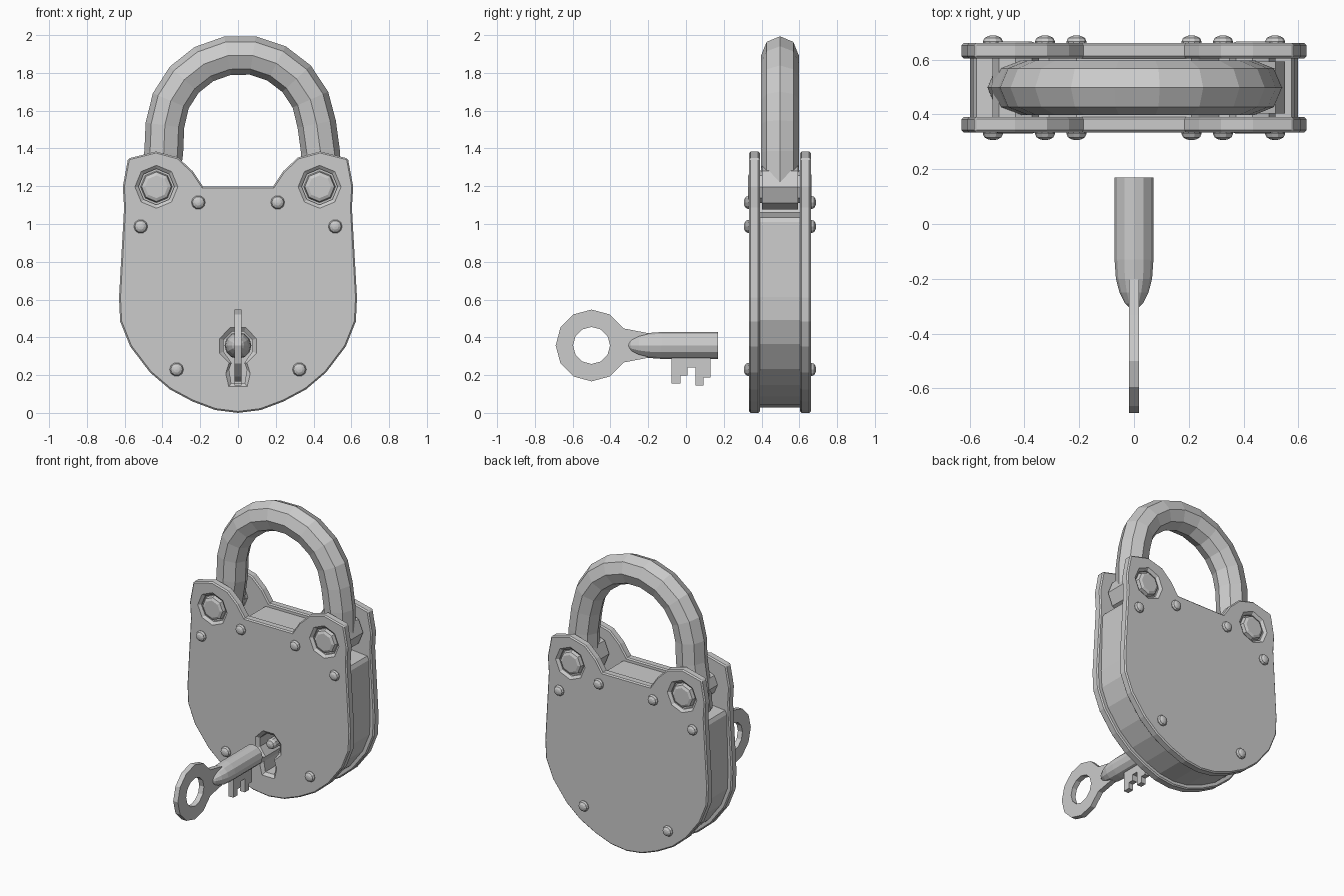
import bpy, bmesh
from math import sin, cos, radians, pi
from mathutils import Vector

if "Cube" in bpy.data.objects:
    bpy.data.objects.remove(bpy.data.objects["Cube"])

C = 0.4975   # middle of the lock in y


def loft(name, sections):
    """Closed solid through matching rings of points, capped at both ends."""
    bm = bmesh.new()
    rings = [[bm.verts.new(p) for p in s] for s in sections]
    n = len(rings[0])
    for a, b in zip(rings, rings[1:]):
        for i in range(n):
            j = (i + 1) % n
            bm.faces.new((a[i], a[j], b[j], b[i]))
    bm.faces.new(rings[0])
    bm.faces.new(rings[-1])
    bmesh.ops.recalc_face_normals(bm, faces=bm.faces)
    me = bpy.data.meshes.new(name)
    bm.to_mesh(me)
    bm.free()
    ob = bpy.data.objects.new(name, me)
    bpy.context.collection.objects.link(ob)
    return ob


def apply_mod(ob, kind, **props):
    m = ob.modifiers.new(kind, kind)
    for k, v in props.items():
        setattr(m, k, v)
    with bpy.context.temp_override(object=ob, active_object=ob):
        bpy.ops.object.modifier_apply(modifier=m.name)


def cut(ob, name, sections):
    cutter = loft(name, sections)
    cutter.hide_render = True
    apply_mod(ob, 'BOOLEAN', operation='DIFFERENCE', object=cutter, solver='EXACT')
    bpy.data.objects.remove(cutter)


def at_y(pts, y):
    return [(x, y, z) for x, z in pts]


def at_x(pts, x):
    return [(x, y, z) for y, z in pts]


def ngon(cx, cz, r, n=8):
    return [(cx + r * cos(2 * pi * i / n), cz + r * sin(2 * pi * i / n)) for i in range(n)]


def mirrored(half):
    return half + [(-x, z) for x, z in reversed(half) if x > 0]


def keyhole(r, w, low):
    arc = [(r * cos(radians(a)), 0.355 + r * sin(radians(a))) for a in (-22, 22, 67)]
    return mirrored([(w * 0.75, low), (w, low + 0.07), (w * 0.72, 0.265)] + arc)


key_rings = lambda end: [at_y(keyhole(0.106, 0.066, 0.138), C - 0.164),
                         at_y(keyhole(0.082, 0.047, 0.158), C - 0.145),
                         at_y(keyhole(0.082, 0.047, 0.158), end)]

# Face plates with pin recesses and rivets
lower = [(0, 0), (0.12, 0.015), (0.24, 0.06), (0.36, 0.124), (0.466, 0.214),
         (0.571, 0.352), (0.624, 0.484), (0.63, 0.611)]
plate = mirrored(lower + [(0.603, 1.087), (0.61, 1.198), (0.582, 1.347), (0.434, 1.384),
                          (0.317, 1.352), (0.238, 1.278), (0.185, 1.198)])
for s, label in ((-1, "front"), (1, "back")):
    ob = loft(label + "_plate", [at_y(plate, C + s * d) for d in (0.107, 0.163)])
    apply_mod(ob, 'BEVEL', width=0.008, segments=1, limit_method='ANGLE',
              angle_limit=radians(65))
    for x in (-0.432, 0.432):
        cut(ob, "recess_cutter", [at_y(ngon(x, 1.197, r), C + s * d)
                                  for r, d in ((0.115, 0.164), (0.095, 0.148), (0.095, 0.133))])
    if s < 0:
        cut(ob, "keyhole_cutter", key_rings(C - 0.05))
    for x, z in ((0.515, 0.987), (0.21, 1.114), (0.325, 0.23)):
        for m in (-1, 1):
            loft(label + "_rivet", [at_y(ngon(m * x, z, r, 10), C + s * d) for r, d in
                                    ((0.034, 0.155), (0.037, 0.168), (0.031, 0.181),
                                     (0.017, 0.189), (0.004, 0.191))])

# Core between the plates, with low shoulders under the shackle
core_half = [(x * 0.95, z * 0.96 + 0.028) for x, z in lower]
core_half += [(0.588, 1.01), (0.575, 1.035), (0.31, 1.06), (0.235, 1.15), (0.21, 1.172)]
core = loft("core", [at_y(mirrored(core_half), y) for y in (C - 0.109, C + 0.109)])
cut(core, "core_keyhole_cutter", key_rings(C + 0.02))

# Lock post inside the keyhole
loft("keyhole_post", [at_y(ngon(0, 0.357, r, 10), y) for r, y in
                      ((0.036, C + 0.03), (0.036, 0.37), (0.028, 0.352), (0.01, 0.345))])

# Hinge pins
for x in (-0.432, 0.432):
    loft("hinge_pin", [at_y(ngon(x, 1.197, r), C + d) for r, d in
                       ((0.06, -0.168), (0.078, -0.16), (0.085, -0.13),
                        (0.085, 0.13), (0.078, 0.16), (0.06, 0.168))])

# Shackle: octagonal bar swept along the arch
path = [(-0.432, 1.05), (-0.42, 1.2), (-0.393, 1.38)]
path += [(0.015 + 0.403 * cos(radians(a)), 1.495 + 0.402 * sin(radians(a)))
         for a in range(176, 0, -19)]
path += [(0.437, 1.38), (0.44, 1.2)]
path = [Vector(p) for p in path]
rings = []
for i, p in enumerate(path):
    t = (path[min(i + 1, len(path) - 1)] - path[max(i - 1, 0)]).normalized()
    n = Vector((-t.y, t.x))
    rings.append([(p.x + n.x * 0.103 * cos(k * pi / 4), C + 0.1 * sin(k * pi / 4),
                   p.y + n.y * 0.103 * cos(k * pi / 4)) for k in range(8)])
loft("shackle", rings)
loft("shackle_hinge", [at_y(ngon(0.432, 1.197, 0.12), C + d) for d in (-0.095, 0.095)])

# Key bow and neck
bow = [(-0.2, 0.422), (-0.33, 0.447)]
bow += [(-0.5 + 0.19 * cos(radians(a)), 0.357 + 0.19 * sin(radians(a)))
        for a in range(60, 301, 30)]
bow += [(-0.33, 0.267), (-0.2, 0.292)]
handle = loft("key_bow", [at_x(bow, x) for x in (-0.018, 0.018)])
cut(handle, "bow_cutter", [at_x(ngon(-0.5, 0.357, 0.098, 12), x) for x in (-0.1, 0.1)])

# Key stem, hollow at the tip
loft("key_stem", [at_y(ngon(0, 0.357, r, 12), y) for y, r in
                  ((-0.31, 0.012), (-0.29, 0.033), (-0.25, 0.053), (-0.2, 0.066),
                   (-0.13, 0.071), (0.17, 0.071), (0.17, 0.045), (0.0, 0.045))])

# Key bit with stepped teeth
bit = [(-0.077, 0.3), (-0.077, 0.156), (-0.03, 0.156), (-0.03, 0.198), (0.008, 0.198),
       (0.008, 0.24), (0.05, 0.24), (0.05, 0.145), (0.093, 0.145), (0.093, 0.188),
       (0.13, 0.188), (0.13, 0.3)]
loft("key_bit", [at_x(bit, x) for x in (-0.018, 0.018)])
